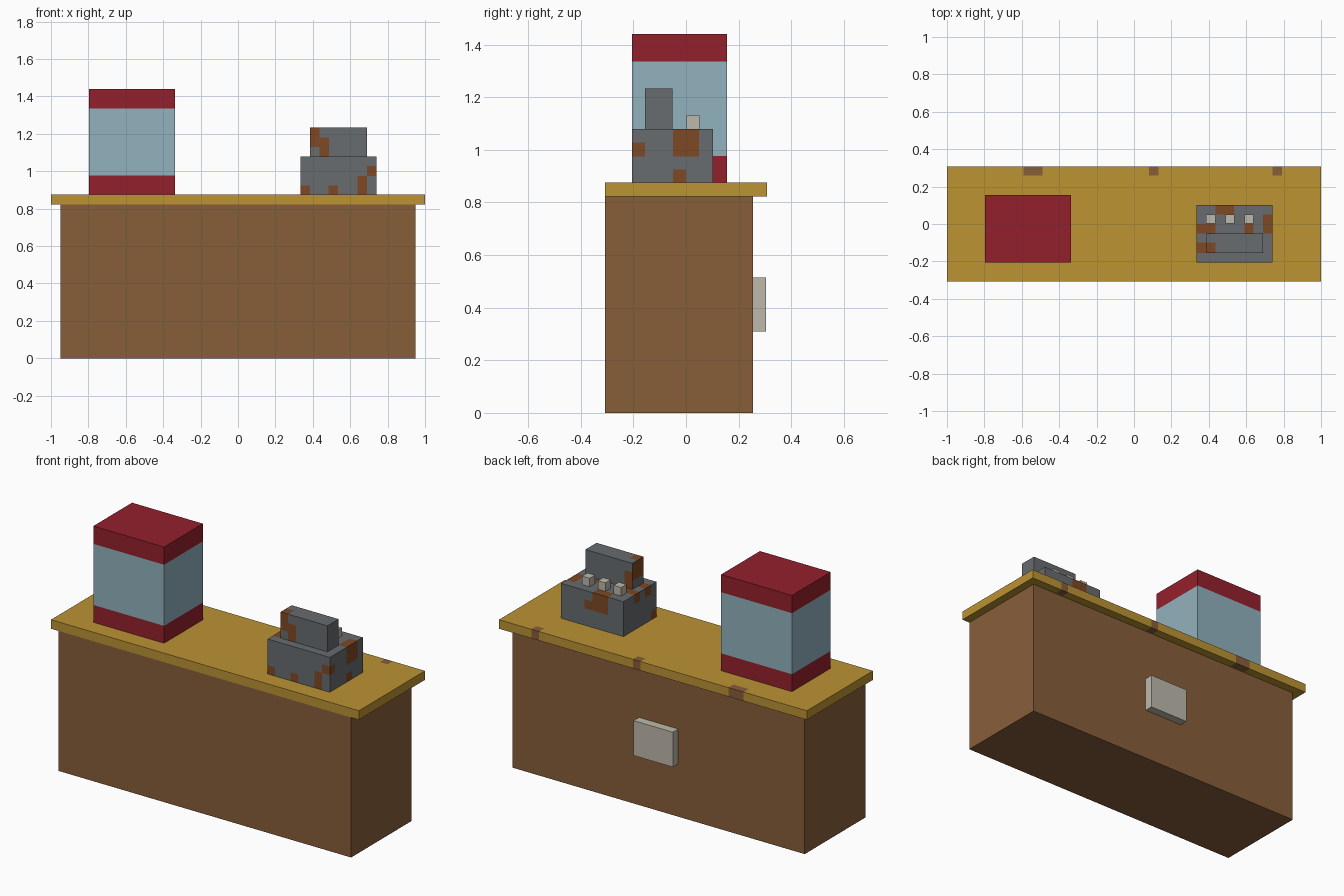
import bpy, bmesh
from mathutils import Vector

cube = bpy.data.objects.get("Cube")
if cube:
    bpy.data.objects.remove(cube, do_unlink=True)


def material(name, rgb):
    def linear(c):
        c /= 255
        return c / 12.92 if c <= 0.04045 else ((c + 0.055) / 1.055) ** 2.4
    col = tuple(linear(c) for c in rgb) + (1.0,)
    m = bpy.data.materials.new(name)
    m.use_nodes = True
    m.diffuse_color = col
    m.node_tree.nodes["Principled BSDF"].inputs["Base Color"].default_value = col
    return m


WOOD = material("brown wood", (135, 94, 58))
YELLOW = material("mustard top", (188, 147, 51))
RED = material("dark red", (148, 32, 44))
GLASS = material("pale blue glass", (146, 178, 190))
METAL = material("grey metal", (104, 108, 111))
RUST = material("rust", (126, 72, 36))
IVORY = material("ivory", (190, 185, 172))


def block(name, x, y, z, mat, paint=None, patches=()):
    """Box from ranges; faces centred inside a patch (three ranges) get the paint."""
    ranges = (x, y, z)
    bm = bmesh.new()
    bmesh.ops.create_cube(bm, size=1)
    for v in bm.verts:
        v.co = Vector([r[0] if c < 0 else r[1] for c, r in zip(v.co, ranges)])
    # Cut the faces along every patch border
    for axis in range(3):
        lo, hi = ranges[axis]
        cuts = {c for p in patches for c in p[axis] if lo + 0.004 < c < hi - 0.004}
        normal = Vector([float(i == axis) for i in range(3)])
        for c in sorted(cuts):
            bmesh.ops.bisect_plane(bm, geom=bm.verts[:] + bm.edges[:] + bm.faces[:],
                                   dist=1e-5, plane_co=normal * c, plane_no=normal)
    for f in bm.faces:
        c = f.calc_center_median()
        if any(all(p[i][0] < c[i] < p[i][1] for i in range(3)) for p in patches):
            f.material_index = 1
    bmesh.ops.recalc_face_normals(bm, faces=bm.faces[:])
    me = bpy.data.meshes.new(name)
    bm.to_mesh(me)
    bm.free()
    me.materials.append(mat)
    if paint:
        me.materials.append(paint)
    ob = bpy.data.objects.new(name, me)
    bpy.context.collection.objects.link(ob)
    return ob


# Counter with chipped back edge and a plate on its back
block("counter_body", (-0.95, 0.95), (-0.307, 0.255), (0, 0.822), WOOD)
chips = [((a, b), (0.26, 0.4), (0.8, 0.9))
         for a, b in ((-0.59, -0.49), (0.08, 0.13), (0.74, 0.79))]
block("counter_top", (-1, 1), (-0.307, 0.307), (0.822, 0.875), YELLOW, WOOD, chips)
block("back_plate", (-0.128, 0.128), (0.255, 0.305), (0.31, 0.515), IVORY)

# Display case: red base and lid, glass band between
block("display_case", (-0.797, -0.337), (-0.205, 0.155), (0.875, 1.44), RED, GLASS,
      [((-1, 0), (-1, 1), (0.977, 1.336))])

# Register base with rust spots; each spot hugs one face or wraps an edge
X0, X1, Y0, Y1, Z0, Z1 = 0.335, 0.74, -0.205, 0.102, 0.875, 1.08
FRONT, BACK = (Y0 - 0.01, Y0 + 0.003), (Y1 - 0.003, Y1 + 0.01)
LEFT, RIGHT = (X1 - 0.003, X1 + 0.01), (X0 - 0.01, X0 + 0.003)
TOP = (Z1 - 0.003, Z1 + 0.01)
base_rust = [
    ((X0, 0.385), FRONT, (Z0, 0.925)),
    ((0.485, 0.535), FRONT, (Z0, 0.925)),
    ((0.64, 0.69), FRONT, (Z0, 0.975)),
    ((0.69, X1), FRONT, (0.975, 1.027)),
    (LEFT, (Y0, -0.155), (0.975, 1.027)),
    (LEFT, (-0.05, 0.05), (0.975, Z1)),
    (LEFT, (-0.05, 0), (Z0, 0.925)),
    (RIGHT, (-0.05, 0), (1.027, Z1)),
    (RIGHT, (-0.155, -0.1), (1.027, Z1)),
    (RIGHT, (Y0, -0.155), (Z0, 0.925)),
    ((0.435, 0.535), BACK, (0.975, Z1)),
    ((0.535, 0.588), BACK, (0.975, 1.027)),
    ((X0, 0.435), (-0.05, 0), TOP),
    ((X0, 0.435), (-0.155, -0.1), TOP),
    ((0.435, 0.535), (0.05, Y1), TOP),
    ((0.59, 0.64), (-0.05, 0), TOP),
    ((0.69, X1), (-0.05, 0.05), TOP),
]
block("register_base", (X0, X1), (Y0, Y1), (Z0, Z1), METAL, RUST, base_rust)

# Register display, rusted around its right end
head_rust = [
    ((0.38, 0.435), (-0.16, -0.152), (1.13, 1.24)),
    ((0.435, 0.487), (-0.16, -0.152), (1.08, 1.18)),
    ((0.38, 0.388), (-0.155, -0.05), (1.13, 1.235)),
    ((0.385, 0.435), (-0.155, -0.1), (1.23, 1.24)),
    ((0.385, 0.435), (-0.053, -0.04), (1.08, 1.18)),
]
block("register_display", (0.385, 0.69), (-0.155, -0.052), (1.08, 1.233), METAL, RUST, head_rust)

# Three keys
for i in range(3):
    x = 0.386 + 0.102 * i
    block(f"register_key_{i + 1}", (x, x + 0.049), (0.002, 0.051), (1.08, 1.13), IVORY)
